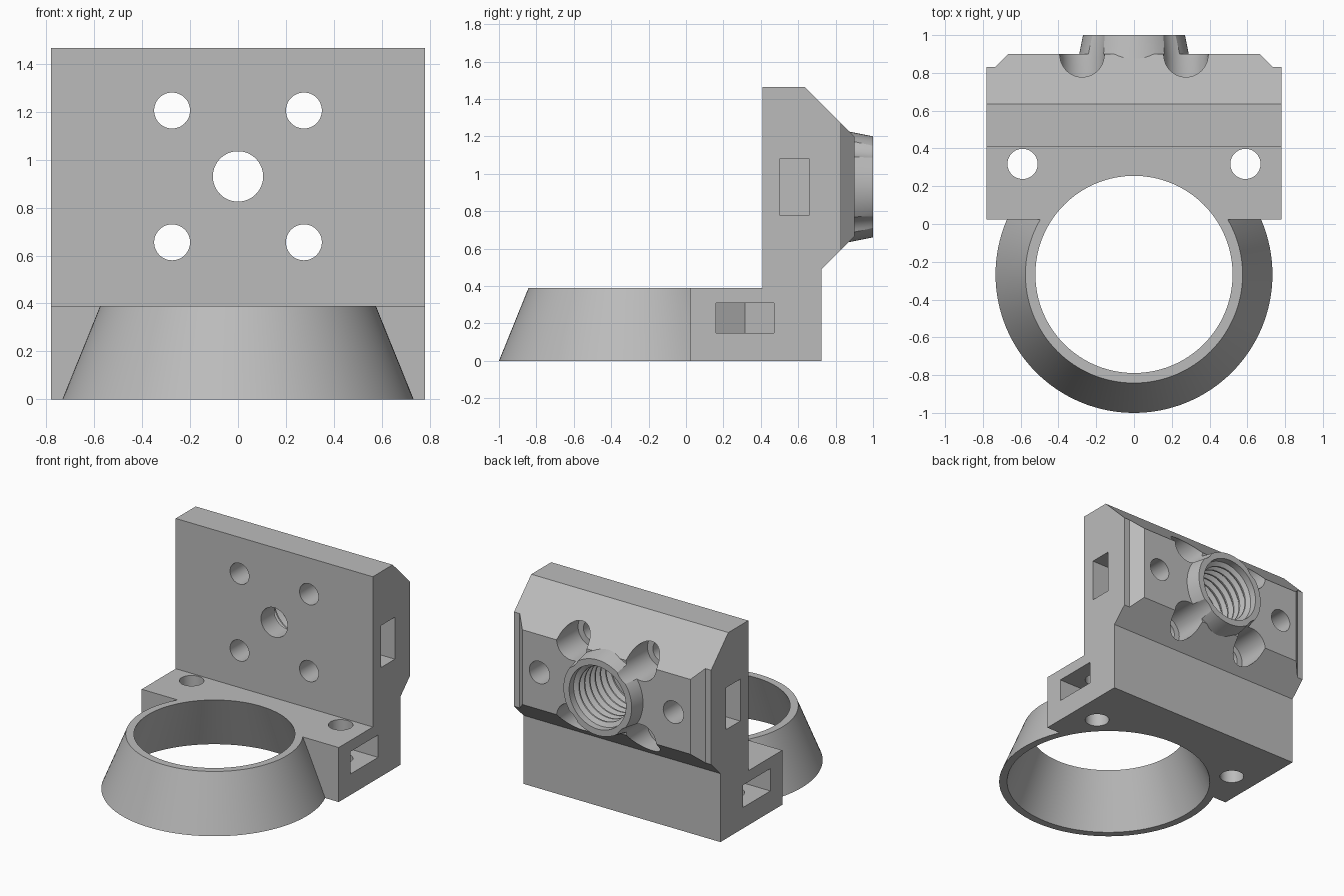
import bpy, bmesh, math
from mathutils import Matrix

if "Cube" in bpy.data.objects:
    bpy.data.objects.remove(bpy.data.objects["Cube"], do_unlink=True)

grey = bpy.data.materials.new("plain grey")
grey.use_nodes = True
colour = (0.5, 0.5, 0.5, 1)
grey.diffuse_color = colour
grey.node_tree.nodes["Principled BSDF"].inputs["Base Color"].default_value = colour

AXIS_Z = 0.93          # height of the boss axis
COLLAR_Y = -0.267      # centre of the collar


def finish(bm, name):
    bmesh.ops.recalc_face_normals(bm, faces=bm.faces)
    mesh = bpy.data.meshes.new(name)
    bm.to_mesh(mesh)
    bm.free()
    obj = bpy.data.objects.new(name, mesh)
    bpy.context.collection.objects.link(obj)
    mesh.materials.append(grey)
    return obj


def prism(name, points, start, depth):
    """Extrude a closed outline given as 3D points along a vector."""
    bm = bmesh.new()
    face = bm.faces.new([bm.verts.new(p) for p in points])
    new = bmesh.ops.extrude_face_region(bm, geom=[face])["geom"]
    verts = [v for v in new if isinstance(v, bmesh.types.BMVert)]
    bmesh.ops.translate(bm, vec=depth, verts=verts)
    bmesh.ops.translate(bm, vec=start, verts=bm.verts)
    return finish(bm, name)


def turned(name, profile, place, along_y=False, sides=64):
    """Solid of revolution from (radius, distance) pairs, capped at both ends."""
    bm = bmesh.new()
    rings = []
    for r, h in profile:
        angles = [math.tau * i / sides for i in range(sides)]
        rings.append([bm.verts.new((r * math.cos(a), r * math.sin(a), h)) for a in angles])
    for low, high in zip(rings, rings[1:]):
        for i in range(sides):
            j = (i + 1) % sides
            bm.faces.new((low[i], low[j], high[j], high[i]))
    bm.faces.new(rings[0])
    bm.faces.new(rings[-1])
    if along_y:
        bm.transform(Matrix.Rotation(-math.pi / 2, 4, "X"))
    bmesh.ops.translate(bm, vec=place, verts=bm.verts)
    return finish(bm, name)


def combine(target, tool, operation):
    mod = target.modifiers.new(operation.lower(), "BOOLEAN")
    mod.operation = operation
    mod.solver = "EXACT"
    mod.object = tool
    tool.hide_render = True
    bpy.context.view_layer.objects.active = target
    bpy.ops.object.modifier_apply(modifier=mod.name)
    bpy.data.objects.remove(tool, do_unlink=True)


# Bracket: side profile extruded across the width
side = [(0.025, 0), (0.725, 0), (0.725, 0.49), (0.9, 0.665), (0.9, 1.2),
        (0.635, 1.465), (0.41, 1.465), (0.41, 0.39), (0.025, 0.39)]
bracket = prism("mounting_bracket", [(0, y, z) for y, z in side], (-0.78, 0, 0), (1.56, 0, 0))

# Chamfered rear corners
for s in (-1, 1):
    corner = [(0.9, 0.83), (0.735, 0.83), (0.635, 0.93), (0.9, 0.93)]
    cut = prism("corner_cutter", [(s * x, y, 0) for x, y in corner], (0, 0, 0.3), (0, 0, 1.3))
    combine(bracket, cut, "DIFFERENCE")

# Tapered collar, hollowed together with the bracket foot
collar = turned("collar", [(0.733, 0), (0.575, 0.39)], (0, COLLAR_Y, 0), sides=128)
combine(bracket, collar, "UNION")
slope = (0.68 - 0.522) / 0.39
hollow = [(0.68 - slope * z, z) for z in (-0.1, 0.45)]
combine(bracket, turned("collar_cutter", hollow, (0, COLLAR_Y, 0), sides=128), "DIFFERENCE")

# Threaded boss on the rear
boss = turned("boss", [(0.31, 0.8), (0.27, 1.0)], (0, 0, AXIS_Z), True)
combine(bracket, boss, "UNION")

# Centre bore: narrow in front, ridged thread behind
pitch, bore_start = 0.06, 0.56
bore = [(0.105, 0.3), (0.105, bore_start)]
for i in range(7):
    y = bore_start + i * pitch
    bore += [(0.195, y + 0.001), (0.195, y + 0.012), (0.225, y + 0.03), (0.225, y + 0.042)]
bore += [(0.225, 1.1)]
combine(bracket, turned("bore_cutter", bore, (0, 0, AXIS_Z), True), "DIFFERENCE")

for s in (-1, 1):
    # Four screw holes with counterbores that notch the boss
    for t in (-1, 1):
        screw = [(0.075, 0.3), (0.075, 0.66), (0.117, 0.661), (0.117, 0.88), (0.142, 1.1)]
        place = (s * 0.275, 0, AXIS_Z + t * 0.275)
        combine(bracket, turned("screw_cutter", screw, place, True, 48), "DIFFERENCE")

    # Vertical bolt hole and its pointed nut slot
    hole = turned("bolt_cutter", [(0.08, -0.1), (0.08, 0.5)], (s * 0.59, 0.318, 0), sides=48)
    combine(bracket, hole, "DIFFERENCE")
    slot = [(0.9, 0.16), (0.5, 0.16), (0.41, 0.315), (0.5, 0.47), (0.9, 0.47)]
    nut = prism("nut_cutter", [(s * x, y, 0) for x, y in slot], (0, 0, 0.15), (0, 0, 0.16))
    combine(bracket, nut, "DIFFERENCE")

    # Rear blind hole and its upright nut slot
    blind = turned("blind_cutter", [(0.08, 0.58), (0.08, 1.0)], (s * 0.53, 0, AXIS_Z), True, 48)
    combine(bracket, blind, "DIFFERENCE")
    slot = [(0.9, 0.5), (0.4, 0.5), (0.4, 0.66), (0.9, 0.66)]
    nut = prism("nut_cutter", [(s * x, y, 0) for x, y in slot], (0, 0, 0.78), (0, 0, 0.3))
    combine(bracket, nut, "DIFFERENCE")

# Smooth curved walls, keep machined edges crisp
bpy.ops.object.select_all(action="DESELECT")
bracket.select_set(True)
bpy.context.view_layer.objects.active = bracket
bpy.ops.object.shade_smooth_by_angle(angle=math.radians(25))
